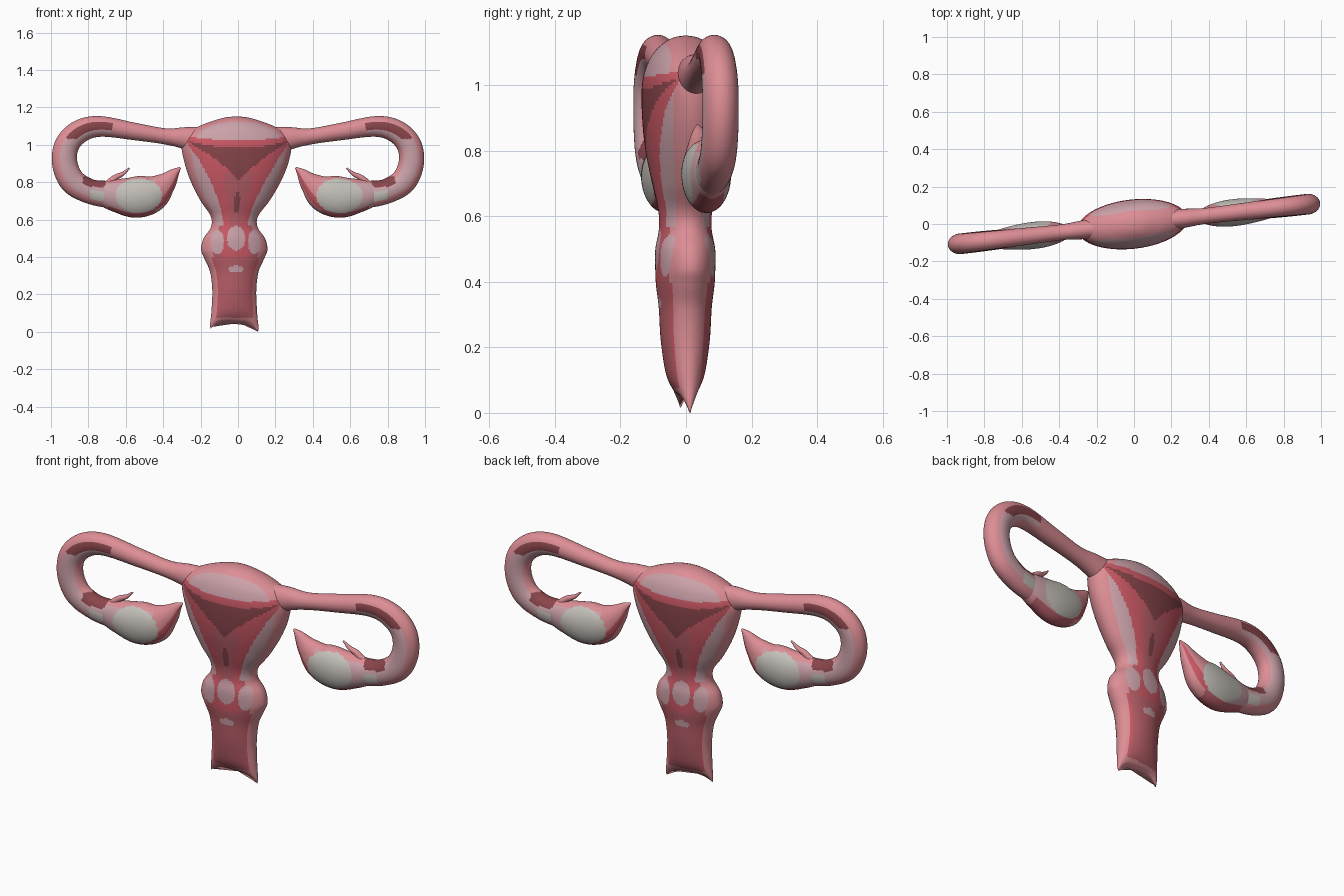
import bpy, bmesh, math
from mathutils import Vector

cube = bpy.data.objects.get("Cube")
if cube:
    bpy.data.objects.remove(cube, do_unlink=True)

TILT = math.radians(6.5)
PALETTE = {
    "pink": (0.72, 0.27, 0.30),
    "pale_mauve": (0.60, 0.36, 0.40),
    "red": (0.60, 0.10, 0.13),
    "rose": (0.48, 0.115, 0.14),
    "dark_red": (0.25, 0.06, 0.07),
    "ivory": (0.56, 0.53, 0.49),
}
NAMES = list(PALETTE)
PINK, MAUVE, RED, ROSE, DARK, IVORY = range(len(NAMES))
MATERIALS = []
for label, rgb in PALETTE.items():
    m = bpy.data.materials.new(label)
    m.use_nodes = True
    m.diffuse_color = (*rgb, 1)
    bsdf = m.node_tree.nodes["Principled BSDF"]
    bsdf.inputs["Base Color"].default_value = (*rgb, 1)
    bsdf.inputs["Roughness"].default_value = 0.6
    MATERIALS.append(m)


def smooth_path(points, steps):
    """Catmull-Rom samples through tuples of any length."""
    pts = [Vector(p) for p in points]
    pts = [2 * pts[0] - pts[1]] + pts + [2 * pts[-1] - pts[-2]]
    out = []
    for a, b, c, d in zip(pts, pts[1:], pts[2:], pts[3:]):
        for i in range(steps):
            t = i / steps
            out.append(0.5 * (2 * b + (c - a) * t + (2 * a - 5 * b + 4 * c - d) * t * t
                              + (3 * b - a - 3 * c + d) * t ** 3))
    return out + [pts[-2]]


def loft(name, rings, paint):
    """Skin closed rings, cap both ends, colour each face by paint(x, z, across, along)."""
    bm = bmesh.new()
    rows = [[bm.verts.new(p) for p in ring] for ring in rings]
    n = len(rows[0])
    for r, (lo, hi) in enumerate(zip(rows, rows[1:])):
        for i in range(n):
            j = (i + 1) % n
            f = bm.faces.new((lo[i], lo[j], hi[j], hi[i]))
            c = f.calc_center_median()
            f.material_index = paint(c.x, c.z, math.cos(math.tau * (i + 0.5) / n), r / (len(rows) - 1))
    for row in (rows[0], rows[-1]):
        bm.faces.new(row)
    bmesh.ops.recalc_face_normals(bm, faces=bm.faces)
    for f in bm.faces:
        f.smooth = True
    mesh = bpy.data.meshes.new(name)
    bm.to_mesh(mesh)
    bm.free()
    for m in MATERIALS:
        mesh.materials.append(m)
    obj = bpy.data.objects.new(name, mesh)
    obj.rotation_euler.z = TILT
    bpy.context.collection.objects.link(obj)
    return obj


def sweep(name, points, side, paint, steps=12, n=40):
    """Sweep an ellipse along (x, z, radius, depth) points; outer side of the bend is across = +1."""
    path = smooth_path(points, steps)
    rings = []
    for i, p in enumerate(path):
        t = path[min(i + 1, len(path) - 1)] - path[max(i - 1, 0)]
        t = Vector((t[0], t[1])).normalized()
        ring = []
        for k in range(n):
            a = math.tau * k / n
            off = p[2] * math.cos(a)
            ring.append((side * (p[0] - t.y * off), p[3] * math.sin(a), p[1] + t.x * off))
        rings.append(ring)
    return loft(name, rings, paint)


# Central body: height, half width, half depth
BODY = [(.05, .128, .012), (.07, .13, .035), (.12, .123, .058), (.22, .118, .074), (.32, .13, .08),
        (.39, .16, .088), (.44, .178, .09), (.5, .165, .09), (.56, .125, .08), (.62, .128, .082),
        (.7, .185, .1), (.8, .24, .12), (.9, .278, .13), (1, .295, .13), (1.06, .265, .116),
        (1.1, .2, .095), (1.13, .12, .065), (1.146, .06, .035), (1.152, .004, .003)]


def shift(z):
    return -0.02 if z < 0.6 else -0.02 + 0.012 * min(1, (z - 0.6) / 0.3)


def inside(x, z, cx, cz, rx, rz):
    return ((x - cx) / rx) ** 2 + ((z - cz) / rz) ** 2 < 1


def paint_body(x, z, across, along):
    x -= shift(z)
    a, t = abs(x), abs(across)
    if z > 0.57:
        # Rounded top
        if z > 1.025 + 0.25 * a * a:
            return MAUVE if inside(x, z, 0, 1.03, 0.22, 0.095) else PINK
        # Cavity and its lining
        if z > 0.81 and z < 0.985 + 0.5 * a * a and a < 0.27 * ((z - 0.81) / 0.21) ** 1.2:
            return DARK
        if inside(x, z, 0, 0.69, 0.018, 0.055):
            return DARK
        lining = 0.065 + 0.225 * max(0, (z - 0.58) / 0.46) ** 1.4
        if a < lining:
            return ROSE if a < 0.5 * lining and z < 0.85 else RED
        return MAUVE if t < 0.87 else PINK
    # Neck
    if inside(x, z, 0, 0.5, 0.05, 0.065) or inside(a, z, 0.1, 0.48, 0.035, 0.065):
        return MAUVE
    if inside(x, z, 0, 0.335, 0.04, 0.02):
        return MAUVE
    if z > 0.4:
        return RED if a < 0.075 else ROSE if t < 0.72 else PINK
    # Lower canal
    if t < 0.7 and z > 0.075:
        return ROSE
    return RED if t < 0.8 and z > 0.075 else PINK


rings = []
for z, w, d in smooth_path(BODY, 8):
    fade = max(0, 1 - (z - 0.05) / 0.12)
    ring = []
    for k in range(144):
        a = math.tau * k / 144
        c = math.cos(a)
        drop = fade * (0.042 * c ** 4 + 0.008 * c)
        ring.append((shift(z) + w * c, d * math.sin(a), z - drop))
    rings.append(ring)
loft("central_body", rings, paint_body)

# Side tubes, ovaries and small fringes: x, z, radius, depth
TUBE = [(.17, 1.015, .08, .06), (.28, 1.035, .06, .05), (.39, 1.045, .043, .042), (.55, 1.07, .046, .045),
        (.74, 1.098, .055, .05), (.85, 1.072, .062, .053), (.92, 1.0, .066, .055), (.932, .9, .068, .055),
        (.89, .805, .069, .055), (.8, .752, .066, .054), (.7, .735, .07, .05), (.62, .73, .05, .035)]
OVARY = [(.8, .75, .02, .02), (.74, .742, .062, .048), (.65, .728, .09, .064), (.55, .72, .11, .072),
         (.46, .742, .1, .066), (.39, .795, .06, .045), (.34, .85, .026, .022), (.31, .878, .004, .004)]
FRINGE = [(.7, .79, .02, .02), (.66, .825, .016, .016), (.62, .845, .011, .012), (.585, .875, .004, .004)]


def paint_tube(x, z, across, along):
    x = abs(x)
    if along < 0.33:
        return PINK
    if 0.62 < x < 0.93 and z > 1.03 and -0.25 < across < 0.5:
        return DARK
    if 0.68 < x < 0.84 and 0.775 < z < 0.83 and across < -0.3:
        return DARK
    if 0.72 < x < 0.8 and z < 0.76 and -0.2 < across < 0.6:
        return IVORY
    return MAUVE if -0.7 < across < 0.4 else PINK


def paint_ovary(x, z, across, along):
    x = abs(x)
    if inside(x, z, 0.54, 0.728, 0.125, 0.092):
        return IVORY
    if across > 0.8 and 0.45 < x < 0.7:
        return ROSE
    if x < 0.45:
        return RED if 0.45 < across < 0.85 else PINK
    return MAUVE if abs(across) < 0.75 else PINK


for side, label in ((1, "left"), (-1, "right")):
    sweep(label + "_tube", TUBE, side, paint_tube)
    sweep(label + "_ovary", OVARY, side, paint_ovary, 14, 64)
    sweep(label + "_fringe", FRINGE, side, lambda *args: PINK, 5, 12)
